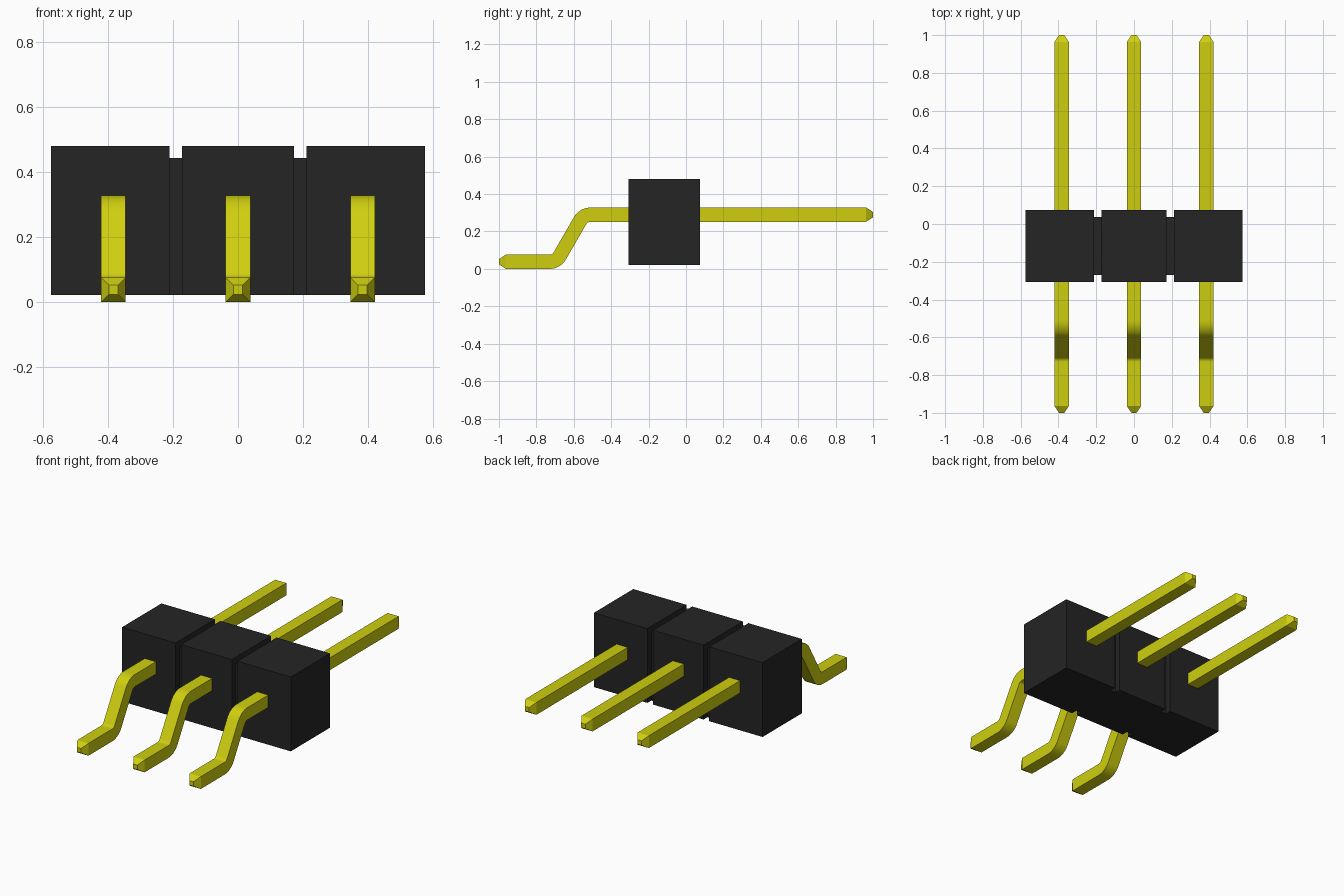
import bpy, bmesh
from math import sin, cos, radians

cube = bpy.data.objects.get("Cube")
if cube:
    bpy.data.objects.remove(cube)


def material(name, colour):
    mat = bpy.data.materials.new(name)
    mat.use_nodes = True
    mat.diffuse_color = colour
    bsdf = mat.node_tree.nodes["Principled BSDF"]
    bsdf.inputs["Base Color"].default_value = colour
    bsdf.inputs["Roughness"].default_value = 0.6
    return mat


def loft(name, rings, mat, x=0.0):
    """Skin a row of four-cornered rings and cap both ends."""
    bm = bmesh.new()
    loops = [[bm.verts.new(p) for p in ring] for ring in rings]
    for a, b in zip(loops, loops[1:]):
        for i in range(4):
            j = (i + 1) % 4
            bm.faces.new((a[i], a[j], b[j], b[i]))
    bm.faces.new(loops[0])
    bm.faces.new(loops[-1])
    bmesh.ops.recalc_face_normals(bm, faces=bm.faces)
    mesh = bpy.data.meshes.new(name)
    bm.to_mesh(mesh)
    bm.free()
    mesh.materials.append(mat)
    obj = bpy.data.objects.new(name, mesh)
    obj.location.x = x
    bpy.context.collection.objects.link(obj)
    return obj


black = material("black plastic", (0.018, 0.018, 0.018, 1))
yellow = material("yellow metal", (0.62, 0.62, 0.005, 1))

PITCH = 0.383
HALF = 0.038            # half thickness of a pin
TIP = 0.014             # half thickness at the pin ends
TAPER = 0.037

# Housing: three blocks joined by narrower webs, grooved on front, back and top
BOTTOM, TOP, FRONT, BACK = 0.022, 0.48, -0.307, 0.075
GROOVE = 0.038


def section(x, inset):
    y0, y1, z1 = FRONT + inset, BACK - inset, TOP - inset
    return [(x, y0, BOTTOM), (x, y1, BOTTOM), (x, y1, z1), (x, y0, z1)]


sections = [section(-1.5 * PITCH, 0)]
for middle in (-PITCH / 2, PITCH / 2):
    left, right = middle - GROOVE / 2, middle + GROOVE / 2
    sections += [section(left, 0), section(left, GROOVE),
                 section(right, GROOVE), section(right, 0)]
sections.append(section(1.5 * PITCH, 0))
loft("housing", sections, black)

# Pin centre line: straight back, two rounded bends, flat foot
HIGH, LOW = 0.29, HALF
SLOPE, RADIUS, STEPS = radians(60), 0.065, 8
BEND_Y = -0.51
rise = HIGH - LOW - 2 * RADIUS * (1 - cos(SLOPE))
foot_y = BEND_Y - 2 * RADIUS * sin(SLOPE) - rise * cos(SLOPE) / sin(SLOPE)

stations = [(1, HIGH, 0, TIP), (1 - TAPER, HIGH, 0, HALF)]
angles = [SLOPE * i / STEPS for i in range(STEPS + 1)]
for a in angles:
    stations.append((BEND_Y - RADIUS * sin(a), HIGH - RADIUS * (1 - cos(a)), a, HALF))
for a in reversed(angles):
    stations.append((foot_y + RADIUS * sin(a), LOW + RADIUS * (1 - cos(a)), a, HALF))
stations += [(TAPER - 1, LOW, 0, HALF), (-1, LOW, 0, TIP)]


def pin_ring(y, z, a, h):
    dy, dz = -h * sin(a), h * cos(a)
    return [(-h, y - dy, z - dz), (h, y - dy, z - dz),
            (h, y + dy, z + dz), (-h, y + dy, z + dz)]


# Pins
for label, x in (("right", -PITCH), ("middle", 0), ("left", PITCH)):
    pin = loft(label + "_pin", [pin_ring(*s) for s in stations], yellow, x)
    bpy.ops.object.select_all(action="DESELECT")
    pin.select_set(True)
    bpy.context.view_layer.objects.active = pin
    bpy.ops.object.shade_smooth_by_angle(angle=radians(25))
